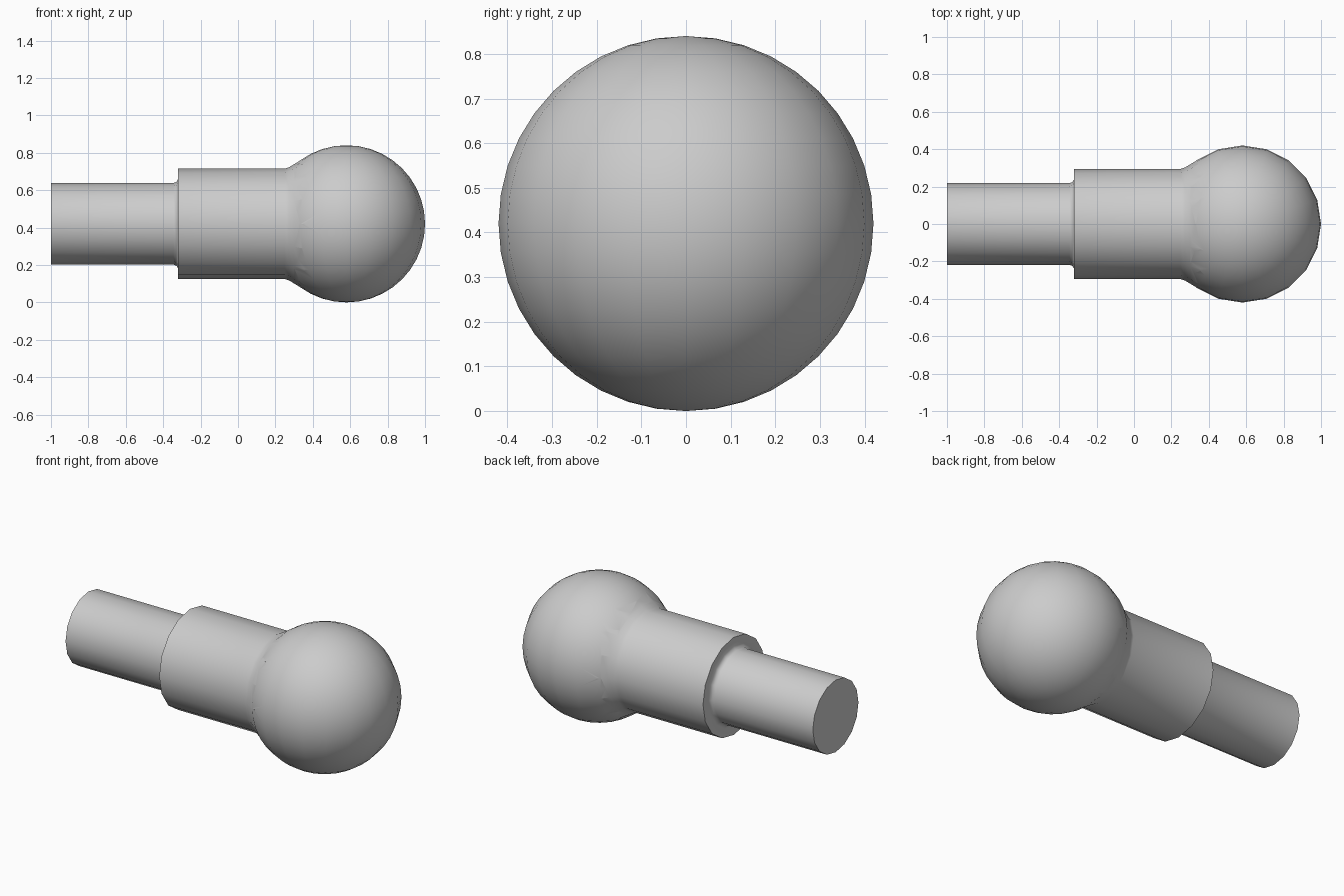
import bpy, bmesh
from math import radians
from mathutils import Matrix, Vector

if "Cube" in bpy.data.objects:
    bpy.data.objects.remove(bpy.data.objects["Cube"])

AXIS_Z = 0.42


def add_object(name, bm):
    mesh = bpy.data.meshes.new(name)
    bm.to_mesh(mesh)
    bm.free()
    obj = bpy.data.objects.new(name, mesh)
    bpy.context.collection.objects.link(obj)
    return obj


def lathe_x(name, profile, sides):
    """Revolve (x, radius) points around the long axis and cap both ends."""
    bm = bmesh.new()
    rings = []
    for x, r in profile:
        rings.append([bm.verts.new(
            Matrix.Rotation(radians(360 * i / sides), 3, 'X') @ Vector((x, 0, r))
            + Vector((0, 0, AXIS_Z))) for i in range(sides)])
    for a, b in zip(rings, rings[1:]):
        for i in range(sides):
            j = (i + 1) % sides
            bm.faces.new((a[i], a[j], b[j], b[i]))
    bm.faces.new(rings[0])
    bm.faces.new(rings[-1])
    bmesh.ops.recalc_face_normals(bm, faces=bm.faces)
    return add_object(name, bm)


# Shank, small root fillet, collar and flared neck in one turned profile
stud = lathe_x("ball_stud", [
    (-1.0, 0.218), (-0.345, 0.218), (-0.329, 0.224), (-0.32, 0.24),
    (-0.32, 0.295), (0.25, 0.295), (0.272, 0.302), (0.30, 0.319),
    (0.355, 0.352)], 16)

# Ball head, used as a union operand
bm = bmesh.new()
bmesh.ops.create_uvsphere(bm, u_segments=20, v_segments=20, radius=0.42,
                          matrix=Matrix.Translation((0.58, 0, AXIS_Z)))
ball = add_object("ball_head", bm)
ball.hide_render = True

# Merge the ball into the neck
bpy.context.view_layer.objects.active = stud
stud.select_set(True)
union = stud.modifiers.new("join_ball", 'BOOLEAN')
union.operation = 'UNION'
union.solver = 'EXACT'
union.object = ball
bpy.ops.object.modifier_apply(modifier=union.name)
bpy.data.objects.remove(ball)

bpy.ops.object.shade_smooth_by_angle(angle=radians(40))
